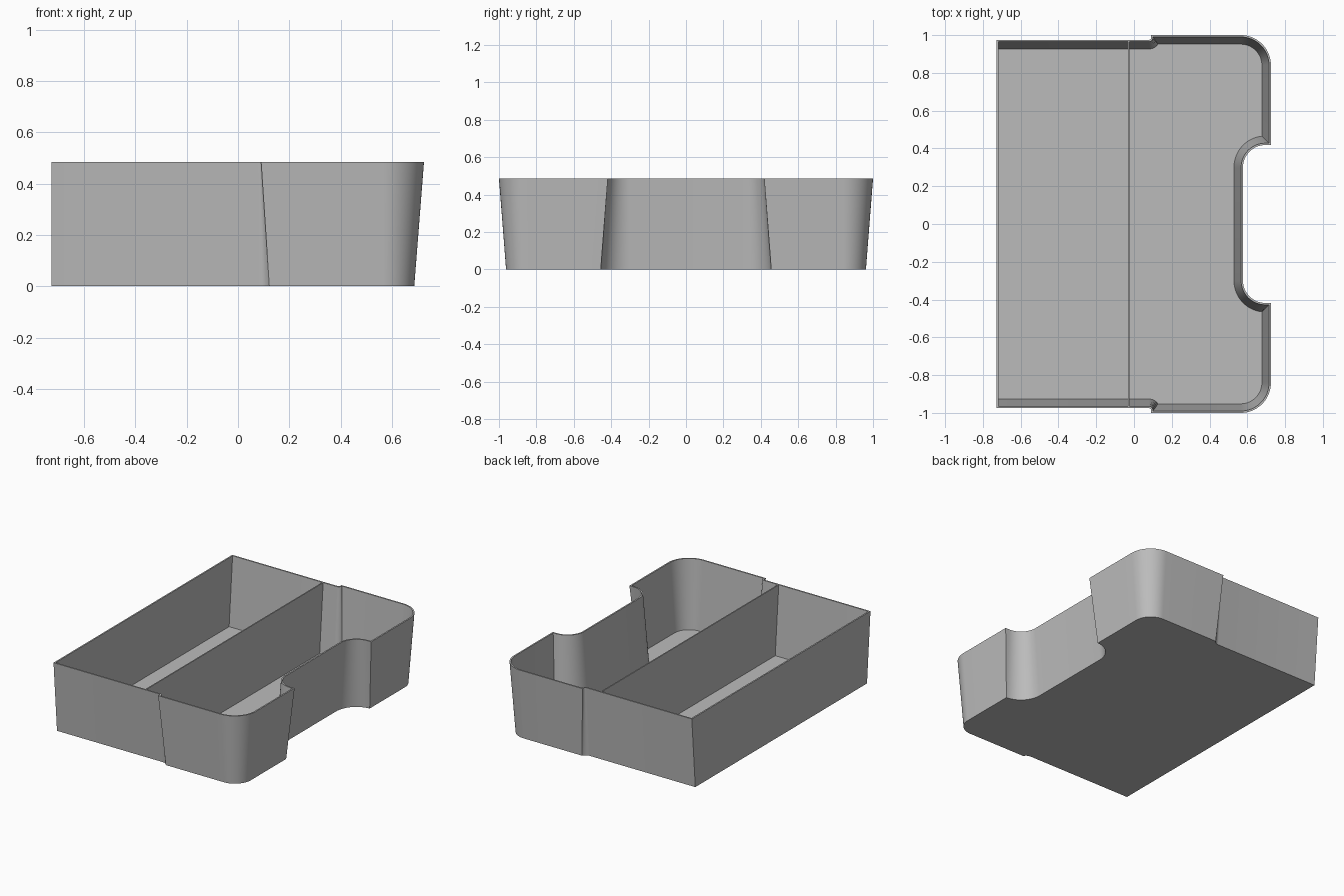
import bpy
import bmesh
from math import radians, pi, sin, cos, asin, acos

if "Cube" in bpy.data.objects:
    bpy.data.objects.remove(bpy.data.objects["Cube"])

HEIGHT = 0.485
WALL = 0.01
TAPER = 0.038
FLOOR = 0.01

# Single plastic colour
grey = bpy.data.materials.new("plain grey plastic")
grey.use_nodes = True
colour = (0.5, 0.5, 0.5, 1)
grey.diffuse_color = colour
grey.node_tree.nodes["Principled BSDF"].inputs["Base Color"].default_value = colour


def arc(cx, cy, r, start, end, steps):
    return [(cx + r * cos(start + (end - start) * i / steps),
             cy + r * sin(start + (end - start) * i / steps)) for i in range(steps + 1)]


def outline(d, back):
    """Tray outline pulled inwards by d, with the upright back wall at x = back."""
    half = [(back, 0.975 - d)]
    # Small filleted step in the side wall
    r = 0.01 + d
    half += arc(0.08, 0.985, r, -pi / 2, asin(min(0, (0.015 - d) / r)), 6)
    half.append((half[-1][0], 1 - d))
    # Rounded outer corner
    half += arc(0.565, 0.84, 0.16 - d, pi / 2, 0, 16)
    # Concave end of the notch
    r = 0.118 + d
    half.append((0.725 - d, 0.418 + d))
    half += arc(0.695, 0.30, r, acos(min(0, (0.03 - d) / r)), pi, 16)
    return half + [(x, -y) for x, y in reversed(half)]


def finish(name, bm):
    bmesh.ops.remove_doubles(bm, verts=bm.verts, dist=0.0002)
    bmesh.ops.recalc_face_normals(bm, faces=bm.faces)
    mesh = bpy.data.meshes.new(name)
    bm.to_mesh(mesh)
    bm.free()
    mesh.materials.append(grey)
    obj = bpy.data.objects.new(name, mesh)
    bpy.context.collection.objects.link(obj)
    return obj


# Tray shell: outer wall, rim, inner wall and floor from four rings
back = -0.727
levels = [(TAPER, back, 0), (0, back, HEIGHT),
          (WALL, back + WALL, HEIGHT), (TAPER + WALL, back + WALL, FLOOR)]
bm = bmesh.new()
rings = [[bm.verts.new((x, y, z)) for x, y in outline(d, b)] for d, b, z in levels]
count = len(rings[0])
for low, high in zip(rings, rings[1:]):
    for i in range(count):
        j = (i + 1) % count
        bm.faces.new((low[i], low[j], high[j], high[i]))
bm.faces.new(rings[0])
bm.faces.new(rings[-1])
tray = finish("tray_shell", bm)
bpy.ops.object.select_all(action='DESELECT')
tray.select_set(True)
bpy.context.view_layer.objects.active = tray
bpy.ops.object.shade_smooth_by_angle(angle=radians(30))

# Divider across the tray, tapered with the side walls
bm = bmesh.new()
bmesh.ops.create_cube(bm, size=2)
for v in bm.verts:
    top = v.co.z > 0
    v.co = (-0.029 + 0.004 * v.co.x,
            v.co.y * (0.97 if top else 0.932),
            HEIGHT - 0.001 if top else FLOOR / 2)
finish("divider", bm)
